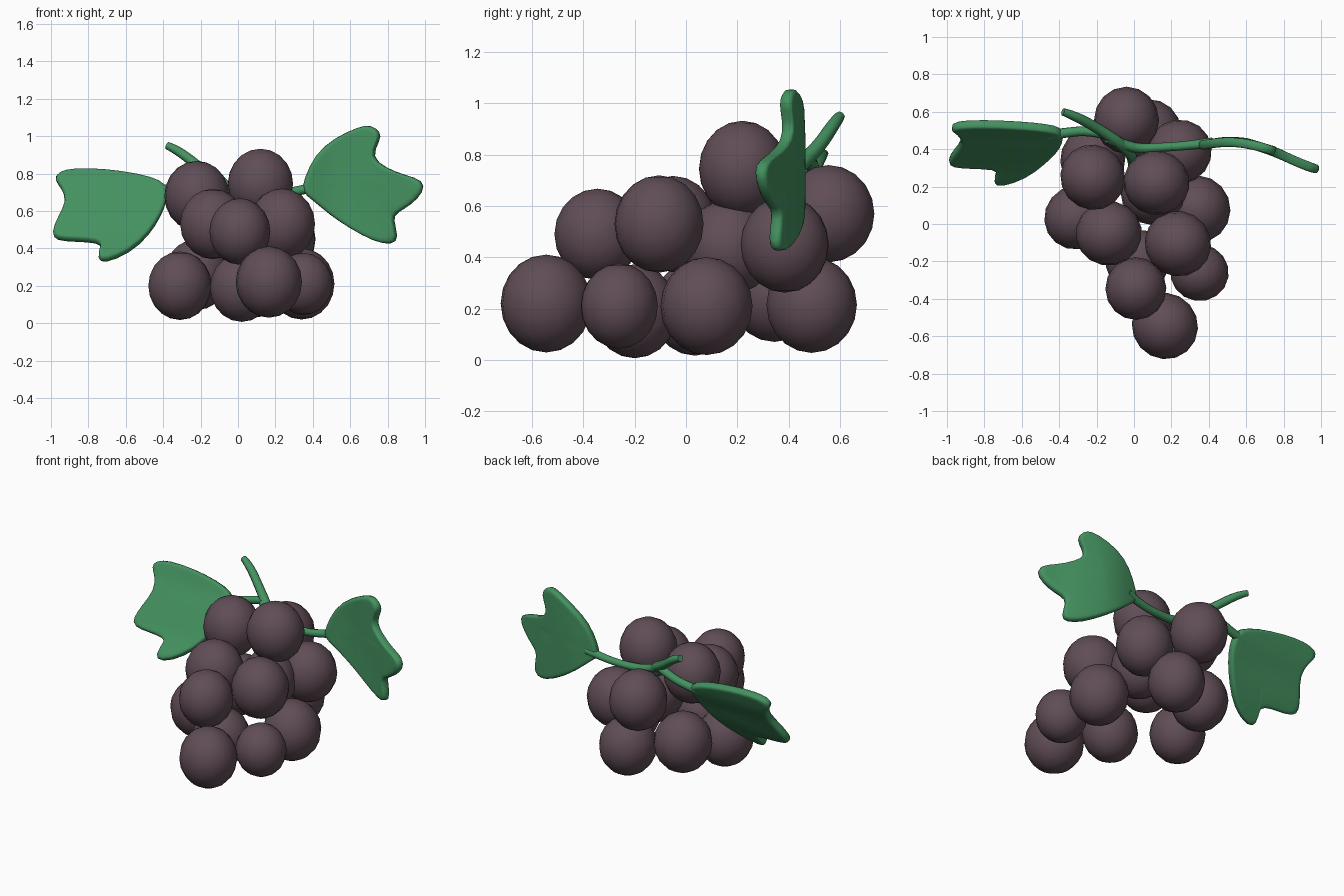
import bpy, bmesh, math
from mathutils import Vector


def material(name, rgb):
    m = bpy.data.materials.new(name)
    m.diffuse_color = (*rgb, 1)
    return m


PURPLE = material("grape_purple", (0.117, 0.074, 0.093))
GREEN = material("leaf_green", (0.058, 0.287, 0.117))


def new_object(name, bm, mat):
    bmesh.ops.recalc_face_normals(bm, faces=bm.faces)
    for f in bm.faces:
        f.smooth = True
    me = bpy.data.meshes.new(name)
    bm.to_mesh(me)
    bm.free()
    me.materials.append(mat)
    ob = bpy.data.objects.new(name, me)
    bpy.context.collection.objects.link(ob)
    return ob


# Grapes: centre x, y, z and radius, slightly taller than wide
GRAPES = [
    (-0.04, 0.555, 0.57, 0.174), (-0.22, 0.25, 0.68, 0.172), (0.12, 0.22, 0.745, 0.172),
    (0.24, 0.385, 0.45, 0.172), (0.08, 0.49, 0.215, 0.172), (0.34, 0.08, 0.21, 0.175),
    (0.235, -0.105, 0.53, 0.174), (-0.135, -0.05, 0.53, 0.172), (-0.31, 0.035, 0.20, 0.168),
    (0.01, -0.345, 0.49, 0.163), (0.165, -0.545, 0.22, 0.175), (0.35, -0.26, 0.21, 0.152),
    (0.02, -0.20, 0.19, 0.168), (-0.22, 0.345, 0.26, 0.174), (0.10, 0.17, 0.44, 0.172),
]
for i, (x, y, z, r) in enumerate(GRAPES):
    bm = bmesh.new()
    bmesh.ops.create_uvsphere(bm, u_segments=16, v_segments=10, radius=r)
    ob = new_object(f"grape_{i + 1}", bm, PURPLE)
    ob.location = (x, y, z)
    ob.scale = (1, 1.03, 1.09)
    ob.rotation_euler = (0, 0, i * 0.7)


# Leaves: lobed outline (x, z) filled with rings, bent in depth, then thickened
def leaf(name, outline, centre, depth):
    bm = bmesh.new()
    c = Vector(centre)

    def vert(p):
        return bm.verts.new((p.x, depth(p.x, p.y), p.y))

    rings = [[vert(c.lerp(Vector(p), t)) for p in outline] for t in (0.25, 0.5, 0.75, 0.93, 1.01)]
    mid = vert(c)
    n = len(outline)
    for k in range(n):
        j = (k + 1) % n
        bm.faces.new((mid, rings[0][k], rings[0][j]))
        for a, b in zip(rings, rings[1:]):
            bm.faces.new((a[k], b[k], b[j], a[j]))
    ob = new_object(name, bm, GREEN)
    thick = ob.modifiers.new("thickness", 'SOLIDIFY')
    thick.thickness = 0.05
    thick.offset = 0
    ob.modifiers.new("rounding", 'SUBSURF').levels = 1
    ob.modifiers["rounding"].render_levels = 1
    return ob


def interpolate(points):
    def f(v):
        for (a, p), (b, q) in zip(points, points[1:]):
            if v <= b:
                return p + (q - p) * (v - a) / (b - a)
        return points[-1][1]
    return f


right_bend = interpolate([(0.3, 0.41), (0.5, 0.445), (0.6, 0.435), (0.75, 0.39), (0.88, 0.325), (1.0, 0.285)])
leaf("right_leaf",
     [(0.34, 0.70), (0.355, 0.77), (0.41, 0.90), (0.515, 0.99), (0.65, 1.05), (0.71, 1.06),
      (0.76, 1.02), (0.755, 0.98), (0.705, 0.89), (0.785, 0.83), (0.89, 0.79), (0.99, 0.765),
      (0.99, 0.70), (0.92, 0.63), (0.845, 0.59), (0.82, 0.56), (0.855, 0.455), (0.825, 0.42),
      (0.73, 0.435), (0.595, 0.51), (0.49, 0.58), (0.40, 0.66)],
     (0.6, 0.77), lambda x, z: right_bend(x))

left_bend = interpolate([(0.3, 0.20), (0.34, 0.215), (0.47, 0.33), (0.62, 0.42), (0.72, 0.49), (0.83, 0.54)])
leaf("left_leaf",
     [(-0.38, 0.715), (-0.405, 0.757), (-0.53, 0.795), (-0.715, 0.82), (-0.875, 0.825),
      (-0.965, 0.805), (-0.98, 0.765), (-0.945, 0.73), (-0.91, 0.655), (-0.965, 0.56),
      (-0.995, 0.485), (-0.975, 0.45), (-0.875, 0.445), (-0.74, 0.44), (-0.73, 0.41),
      (-0.755, 0.35), (-0.715, 0.325), (-0.58, 0.38), (-0.475, 0.475), (-0.41, 0.58), (-0.38, 0.66)],
     (-0.62, 0.62), lambda x, z: left_bend(z))


# Stems: tapered tubes, (x, y, z, radius)
def stem(name, points):
    cu = bpy.data.curves.new(name, 'CURVE')
    cu.dimensions = '3D'
    cu.bevel_depth = 1
    cu.bevel_resolution = 2
    cu.use_fill_caps = True
    sp = cu.splines.new('NURBS')
    sp.points.add(len(points) - 1)
    for p, (x, y, z, r) in zip(sp.points, points):
        p.co = (x, y, z, 1)
        p.radius = r
    sp.use_endpoint_u = True
    sp.order_u = 3
    sp.resolution_u = 5
    cu.materials.append(GREEN)
    ob = bpy.data.objects.new(name, cu)
    bpy.context.collection.objects.link(ob)
    bpy.ops.object.select_all(action='DESELECT')
    ob.select_set(True)
    bpy.context.view_layer.objects.active = ob
    bpy.ops.object.convert(target='MESH')
    bpy.ops.object.shade_smooth_by_angle(angle=math.radians(50))


stem("main_stem", [(-0.38, 0.60, 0.95, 0.02), (-0.32, 0.58, 0.925, 0.026), (-0.19, 0.51, 0.82, 0.028),
                   (-0.03, 0.40, 0.72, 0.032), (0.0, 0.33, 0.5, 0.025), (0.0, 0.15, 0.35, 0.02)])
stem("right_leaf_stem", [(-0.14, 0.46, 0.78, 0.028), (-0.02, 0.40, 0.70, 0.028), (0.15, 0.41, 0.69, 0.024),
                         (0.30, 0.42, 0.70, 0.024), (0.42, 0.435, 0.73, 0.028)])
stem("left_leaf_stem", [(-0.15, 0.48, 0.78, 0.026), (-0.25, 0.50, 0.75, 0.026),
                        (-0.35, 0.49, 0.72, 0.026), (-0.46, 0.475, 0.70, 0.028)])
